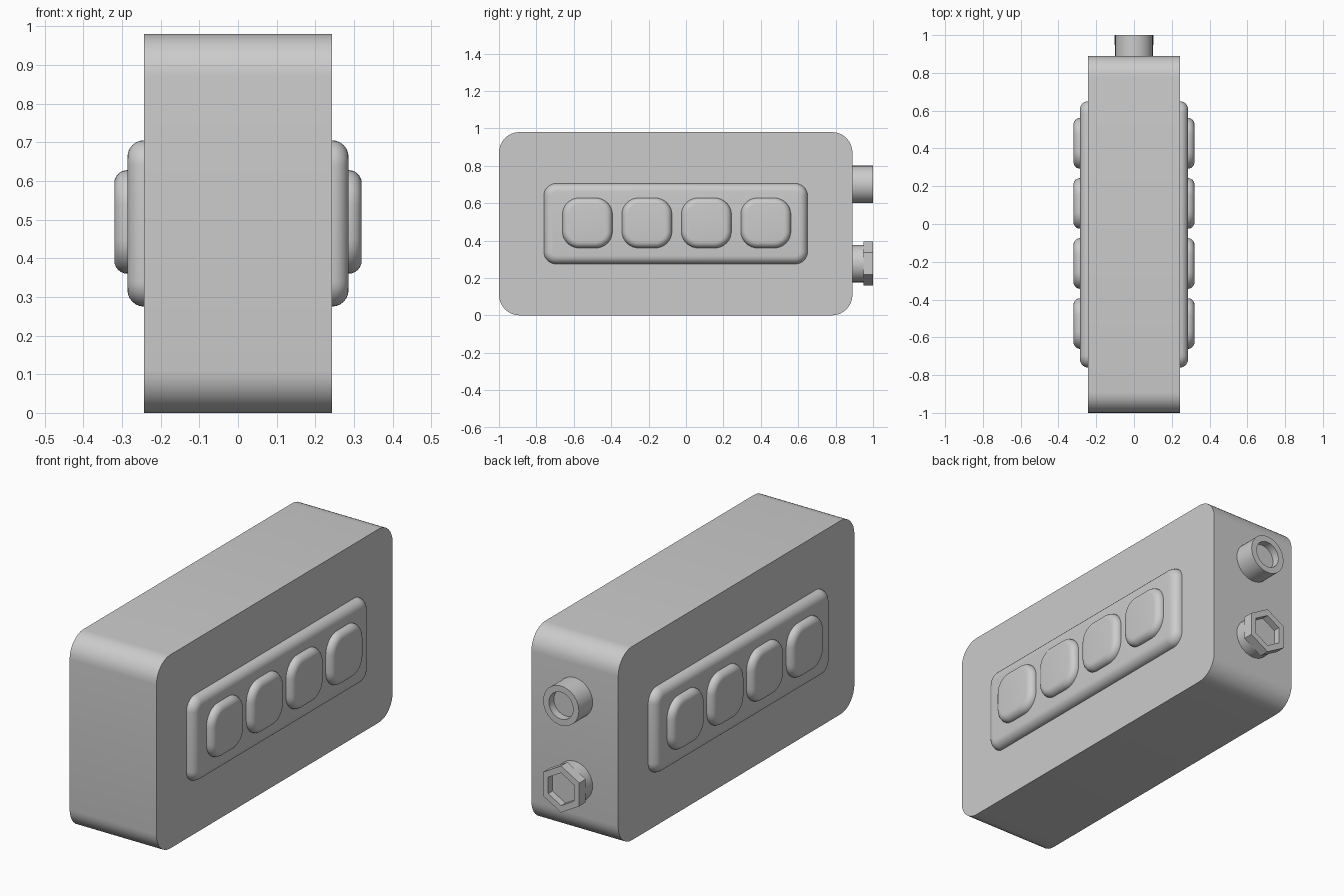
import bpy
from math import sin, cos, pi, radians

if "Cube" in bpy.data.objects:
    bpy.data.objects.remove(bpy.data.objects["Cube"])


def loft(name, rings, mirror=False):
    """Skin equal-length rings of points and cap both ends."""
    n = len(rings[0])
    verts = [p for ring in rings for p in ring]
    faces = [tuple(reversed(range(n)))]
    for k in range(len(rings) - 1):
        for i in range(n):
            j = (i + 1) % n
            faces.append((k * n + i, k * n + j, (k + 1) * n + j, (k + 1) * n + i))
    faces.append(tuple(range((len(rings) - 1) * n, len(rings) * n)))
    mesh = bpy.data.meshes.new(name)
    mesh.from_pydata(verts, [], faces)
    obj = bpy.data.objects.new(name, mesh)
    bpy.context.collection.objects.link(obj)
    if mirror:
        obj.modifiers.new("Mirror", 'MIRROR').use_mirror_merge = False
    bpy.ops.object.select_all(action='DESELECT')
    obj.select_set(True)
    bpy.context.view_layer.objects.active = obj
    bpy.ops.object.shade_smooth_by_angle(angle=radians(35))
    return obj


def rounded_rect(x, y0, y1, z0, z1, r, inset=0.0, seg=8):
    """Rounded rectangle in the YZ plane, counter-clockwise seen from +x."""
    rr = r - inset
    pts = []
    corners = [(y1 - r, z1 - r), (y0 + r, z1 - r), (y0 + r, z0 + r), (y1 - r, z0 + r)]
    for c, (cy, cz) in enumerate(corners):
        for s in range(seg + 1):
            a = (c + s / seg) * pi / 2
            pts.append((x, cy + rr * cos(a), cz + rr * sin(a)))
    return pts


def pad(name, x0, x1, rect, r, edge, steps=6):
    """Raised pad with a rounded outer rim, on both sides of the body."""
    rings = [rounded_rect(x0, *rect, r)]
    for s in range(steps + 1):
        a = s / steps * pi / 2
        rings.append(rounded_rect(x1 - edge + edge * sin(a), *rect, r, edge * (1 - cos(a))))
    return loft(name, rings, mirror=True)


def socket(name, z, profile, n):
    """Stack of (y, radius) rings along the y axis; six sides stand on a point."""
    return loft(name, [[(rad * sin(2 * pi * i / n), y, z + rad * cos(2 * pi * i / n))
                        for i in range(n)] for y, rad in profile])


# Main case
case = (-1.0, 0.89, 0.0, 0.98)
loft("case", [rounded_rect(x, *case, 0.11) for x in (-0.243, 0.243)])

# Raised side panels and their four buttons
pad("side_panel", 0.235, 0.286, (-0.76, 0.65, 0.275, 0.705), 0.065, 0.043)
for i in range(4):
    yc = -0.527 + 0.318 * i
    pad(f"button_{i + 1}", 0.275, 0.32, (yc - 0.134, yc + 0.134, 0.36, 0.628), 0.09, 0.034)

# Round socket at the back
socket("round_socket", 0.70, [(0.88, 0.10), (1.0, 0.10), (1.0, 0.068), (0.96, 0.068)], 32)

# Hexagonal socket on a round collar
socket("hex_collar", 0.277, [(0.88, 0.10), (0.952, 0.10)], 32)
socket("hex_socket", 0.277, [(0.948, 0.118), (1.0, 0.118), (1.0, 0.083), (0.965, 0.083)], 6)
